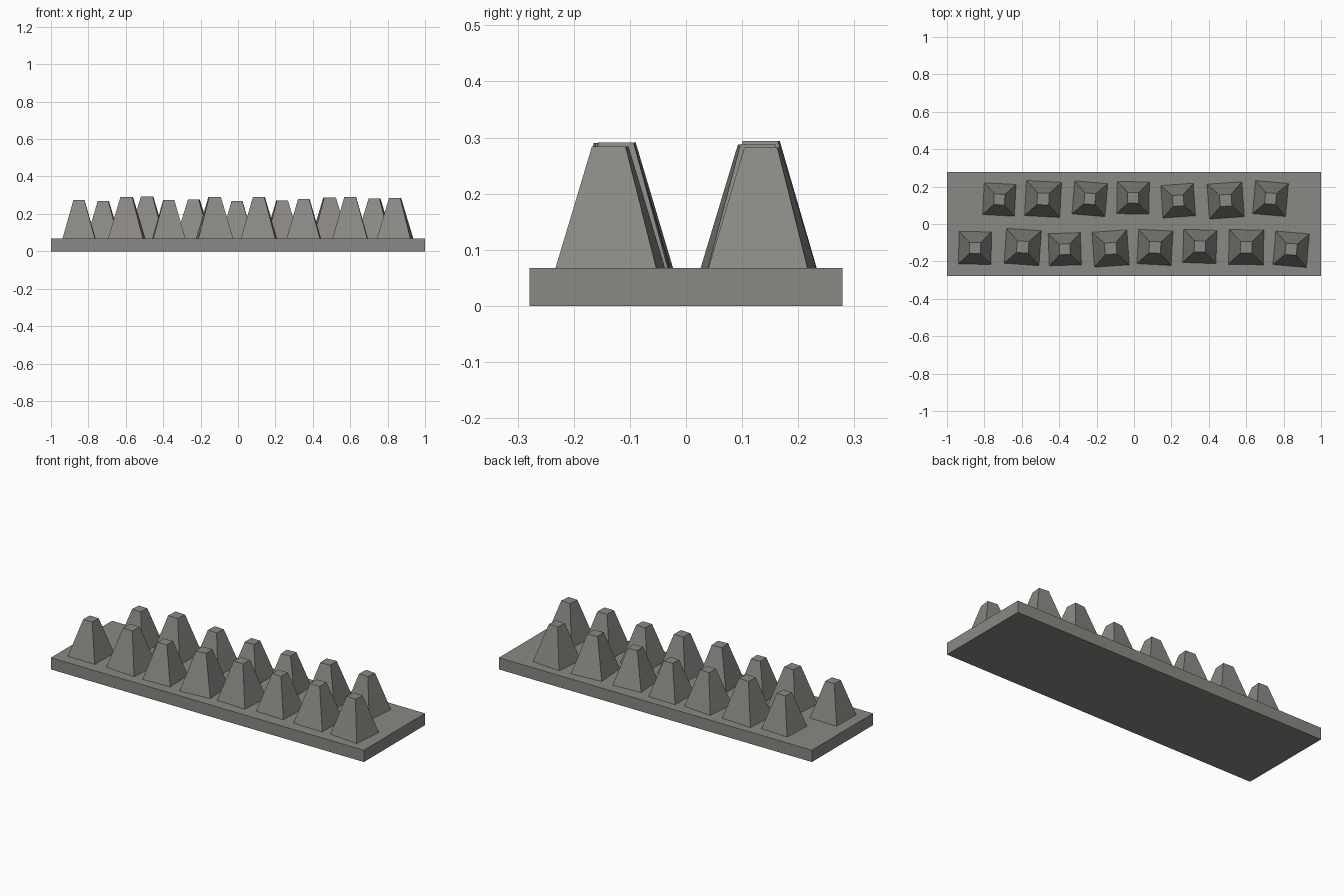
import bpy, bmesh, math
from mathutils import Matrix

if "Cube" in bpy.data.objects:
    bpy.data.objects.remove(bpy.data.objects["Cube"])

BASE_TOP = 0.068

stone = bpy.data.materials.new("warm grey stone")
stone.diffuse_color = (0.26, 0.25, 0.23, 1)
stone.use_nodes = True
stone.node_tree.nodes["Principled BSDF"].inputs["Base Color"].default_value = stone.diffuse_color


def add_object(name, bm, location=(0, 0, 0), angle=0):
    mesh = bpy.data.meshes.new(name)
    bm.to_mesh(mesh)
    bm.free()
    mesh.materials.append(stone)
    obj = bpy.data.objects.new(name, mesh)
    obj.location = location
    obj.rotation_euler.z = math.radians(angle)
    bpy.context.collection.objects.link(obj)


def tooth(name, x, y, width, top_z, angle):
    """Square block tapering to a small flat top."""
    height = top_z - BASE_TOP
    bm = bmesh.new()
    bmesh.ops.create_cone(bm, cap_ends=True, segments=4,
                          radius1=width / math.sqrt(2),
                          radius2=0.335 * width / math.sqrt(2), depth=height,
                          matrix=Matrix.Translation((0, 0, height / 2))
                          @ Matrix.Rotation(math.pi / 4, 4, 'Z'))
    add_object(name, bm, (x, y, BASE_TOP), angle)


# Flat slab
bm = bmesh.new()
bmesh.ops.create_cube(bm, size=1, matrix=Matrix.Translation((0, 0, BASE_TOP / 2))
                      @ Matrix.Diagonal((2, 0.558, BASE_TOP, 1)))
add_object("base_slab", bm)

# Two staggered rows: x, y, width, top height, turn in degrees
front_row = [
    (-0.85, -0.128, 0.174, 0.275, -1),
    (-0.595, -0.123, 0.187, 0.291, -4),
    (-0.37, -0.135, 0.172, 0.274, 2),
    (-0.125, -0.131, 0.187, 0.290, 4),
    (0.112, -0.125, 0.184, 0.290, -3),
    (0.352, -0.120, 0.178, 0.280, -2),
    (0.60, -0.124, 0.186, 0.291, -1),
    (0.84, -0.135, 0.180, 0.284, -5),
]
back_row = [
    (-0.72, 0.131, 0.170, 0.269, -3),
    (-0.486, 0.134, 0.188, 0.294, -3),
    (-0.236, 0.135, 0.177, 0.276, -5),
    (-0.005, 0.140, 0.172, 0.269, -1),
    (0.236, 0.125, 0.174, 0.272, 4),
    (0.49, 0.126, 0.187, 0.288, 4),
    (0.73, 0.136, 0.177, 0.282, -5),
]
for label, row in (("front", front_row), ("back", back_row)):
    for i, spec in enumerate(row, 1):
        tooth(f"{label}_tooth_{i}", *spec)
